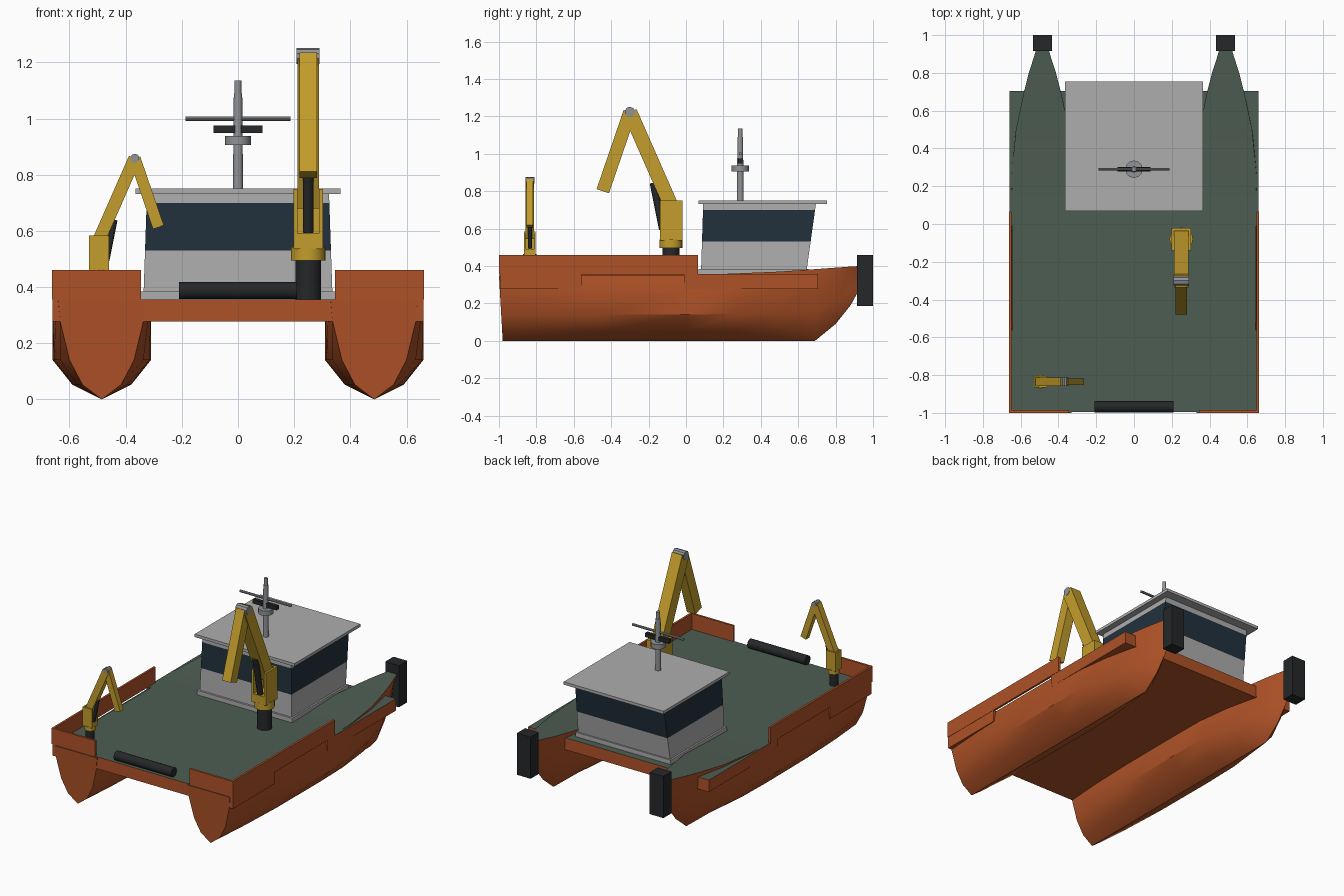
import bpy, bmesh
from math import radians
from mathutils import Vector, Matrix

if "Cube" in bpy.data.objects:
    bpy.data.objects.remove(bpy.data.objects["Cube"])


def material(name, r, g, b):
    m = bpy.data.materials.new(name)
    m.diffuse_color = (r, g, b, 1)
    m.use_nodes = True
    m.node_tree.nodes["Principled BSDF"].inputs["Base Color"].default_value = m.diffuse_color
    return m


ORANGE = material("hull_orange", 0.43, 0.085, 0.02)
GREEN = material("deck_green", 0.075, 0.11, 0.085)
DARK = material("rubber", 0.018, 0.02, 0.022)
GLASS = material("glass", 0.015, 0.03, 0.045)
YELLOW = material("crane_yellow", 0.55, 0.34, 0.025)
WHITE = material("house_grey", 0.42, 0.42, 0.42)
STEEL = material("steel", 0.28, 0.29, 0.30)


def finish(name, bm, mats, smooth=None):
    bmesh.ops.recalc_face_normals(bm, faces=bm.faces)
    me = bpy.data.meshes.new(name)
    bm.to_mesh(me)
    bm.free()
    ob = bpy.data.objects.new(name, me)
    bpy.context.collection.objects.link(ob)
    for m in mats:
        me.materials.append(m)
    if smooth:
        bpy.ops.object.select_all(action='DESELECT')
        ob.select_set(True)
        bpy.context.view_layer.objects.active = ob
        bpy.ops.object.shade_smooth_by_angle(angle=radians(smooth))
    return ob


def box(name, x, y, z, mat, M=Matrix()):
    """Box from three (min, max) ranges."""
    bm = bmesh.new()
    bmesh.ops.create_cube(bm, size=1)
    for v in bm.verts:
        v.co = M @ Vector([(r[0] + r[1]) / 2 + c * (r[1] - r[0]) for c, r in zip(v.co, (x, y, z))])
    return finish(name, bm, [mat])


def align(a, b):
    """Frame at the midpoint of a-b with its z along a-b and its x kept level."""
    d = (b - a).normalized()
    side = Vector((1, 0, 0)) if abs(d.x) < 0.9 else Vector((0, 1, 0))
    m = Matrix((side, d.cross(side), d)).transposed().to_4x4()
    return Matrix.Translation((a + b) / 2) @ m


def beam(name, a, b, w, h, mat, M=Matrix()):
    a, b = Vector(a), Vector(b)
    l = (b - a).length / 2
    return box(name, (-w / 2, w / 2), (-h / 2, h / 2), (-l, l), mat, M @ align(a, b))


def rod(name, a, b, r, mat, M=Matrix(), r2=None, sides=20):
    a, b = Vector(a), Vector(b)
    bm = bmesh.new()
    bmesh.ops.create_cone(bm, cap_ends=True, segments=sides, radius1=r, radius2=r if r2 is None else r2,
                          depth=(b - a).length, matrix=M @ align(a, b))
    return finish(name, bm, [mat], 35)


def loft(name, rings, mats, pick, smooth=None):
    """Skin closed rings; pick(ring, segment) gives the material slot, ring None for caps."""
    bm = bmesh.new()
    vs = [[bm.verts.new(p) for p in ring] for ring in rings]
    n = len(vs[0])
    for i in range(len(vs) - 1):
        for j in range(n):
            k = (j + 1) % n
            f = bm.faces.new((vs[i][j], vs[i][k], vs[i + 1][k], vs[i + 1][j]))
            f.material_index = pick(i, j)
    bm.faces.new(vs[0]).material_index = pick(None, 0)
    bm.faces.new(vs[-1]).material_index = pick(None, 1)
    return finish(name, bm, mats, smooth)


# Hulls: y, half widths at chine / knuckle / deck, keel z, deck z
STATIONS = [(-0.98, .115, .148, .155, 0, .35), (-0.75, .148, .165, .158, 0, .35),
            (-0.45, .170, .174, .16, 0, .35), (0.0, .175, .175, .16, 0, .35),
            (0.26, .168, .172, .163, 0, .36), (0.5, .125, .142, .14, 0, .37),
            (0.69, .078, .10, .10, 0, .383), (0.80, .045, .066, .072, .09, .391),
            (0.88, .016, .038, .046, .19, .397), (0.935, .004, .012, .03, .29, .40)]


def hull(name, cx):
    rings = []
    for y, chine, knuckle, deck, keel, top in STATIONS:
        h = top - keel
        rake = -0.02 if y < -0.9 else 0
        half = [(chine * .6, .15), (chine, .40), (knuckle, .79), (deck, 1)]
        pts = [(0, 0)] + half + [(-w, t) for w, t in reversed(half)]
        rings.append([(cx + w, y + rake * t, keel + h * t) for w, t in pts])
    return loft(name, rings, [ORANGE, GREEN], lambda i, j: 1 if i is not None and j == 4 else 0, 32)


for side, tag in ((-1, "left"), (1, "right")):
    cx = side * 0.485
    hull("hull_" + tag, cx)
    # Bow fenders
    box("bow_fender_" + tag, (cx - .05, cx + .05), (.915, 1.0), (.185, .46), DARK)
    # Bulwark: side plate and stern return
    xs = sorted((side * .648, side * .662))
    box("bulwark_side_" + tag, xs, (-1, .065), (.355, .46), ORANGE)
    xs = sorted((side * .345, side * .648))
    box("bulwark_stern_" + tag, xs, (-1, -.986), (.355, .46), ORANGE)

# Deck slab, notched along both sides
half = [(.66, -.995), (.66, -.56), (.63, -.56), (.63, -.01), (.66, -.01), (.66, .705)]
outline = half + [(-x, y) for x, y in reversed(half)]
loft("deck", [[(x, y, z) for x, y in outline] for z in (.277, .356)], [ORANGE, GREEN],
     lambda i, j: 1 if (i is None and j == 1) else 0)

# Stern roller
rod("stern_roller", (-.21, -.968, .388), (.21, -.968, .388), .03, DARK)

# Wheelhouse: tapered walls with a window band
rings = []
for z in (.356, .53, .70, .735):
    t = (z - .356) / .379
    w, y0, y1 = .337 - .013 * t, .08 + .012 * t, .642 + .053 * t
    rings.append([(-w, y0, z), (w, y0, z), (w, y1, z), (-w, y1, z)])
loft("wheelhouse", rings, [WHITE, GLASS], lambda i, j: 1 if i == 1 else 0)
box("wheelhouse_coaming", (-.347, .347), (.068, .655), (.35, .385), WHITE)
box("roof", (-.365, .365), (.068, .755), (.732, .751), WHITE)

# Mast with platform, radar and yard
MY = .29
rod("mast", (0, MY, .75), (0, MY, 1.09), .018, STEEL, r2=.015)
rod("mast_top", (0, MY, 1.09), (0, MY, 1.135), .012, STEEL)
rod("mast_platform", (0, MY, .905), (0, MY, .937), .046, STEEL, sides=12)
box("radar", (-.087, .087), (MY - .012, MY + .012), (.948, .975), DARK)
rod("mast_yard", (-.187, MY, 1.0), (.187, MY, 1.0), .008, STEEL, sides=10)


def crane(tag, x, y, angle, s):
    """Folding crane reaching along local -y, standing on the deck."""
    M = Matrix.Translation((x, y, .355)) @ Matrix.Rotation(radians(angle), 4, 'Z') @ Matrix.Scale(s, 4)
    n = tag + "_crane_"
    pivot = (0, -.22, .868)
    rod(n + "pedestal", (0, 0, 0), (0, 0, .15), .046, DARK, M)
    rod(n + "collar", (0, 0, .14), (0, 0, .187), .062, YELLOW, M, sides=16)
    # Open-fronted column
    box(n + "column_base", (-.052, .052), (-.06, .06), (.18, .235), YELLOW, M)
    box(n + "column_back", (-.052, .052), (.044, .06), (.235, .395), YELLOW, M)
    for sx, t in ((-1, "left"), (1, "right")):
        box(n + "cheek_" + t, sorted((sx * .039, sx * .052)), (-.06, .044), (.235, .395), YELLOW, M)
    # Arms, knuckle pin and ram
    beam(n + "boom", (0, .012, .34), pivot, .076, .078, YELLOW, M)
    beam(n + "jib", pivot, (0, -.365, .445), .062, .07, YELLOW, M)
    rod(n + "knuckle", (-.041, *pivot[1:]), (.041, *pivot[1:]), .028, STEEL, M, sides=10)
    rod(n + "ram", (0, -.045, .24), (0, -.095, .49), .019, DARK, M)


crane("main", .25, -.08, 0, 1.0)
crane("small", -.495, -.835, 90, .58)
